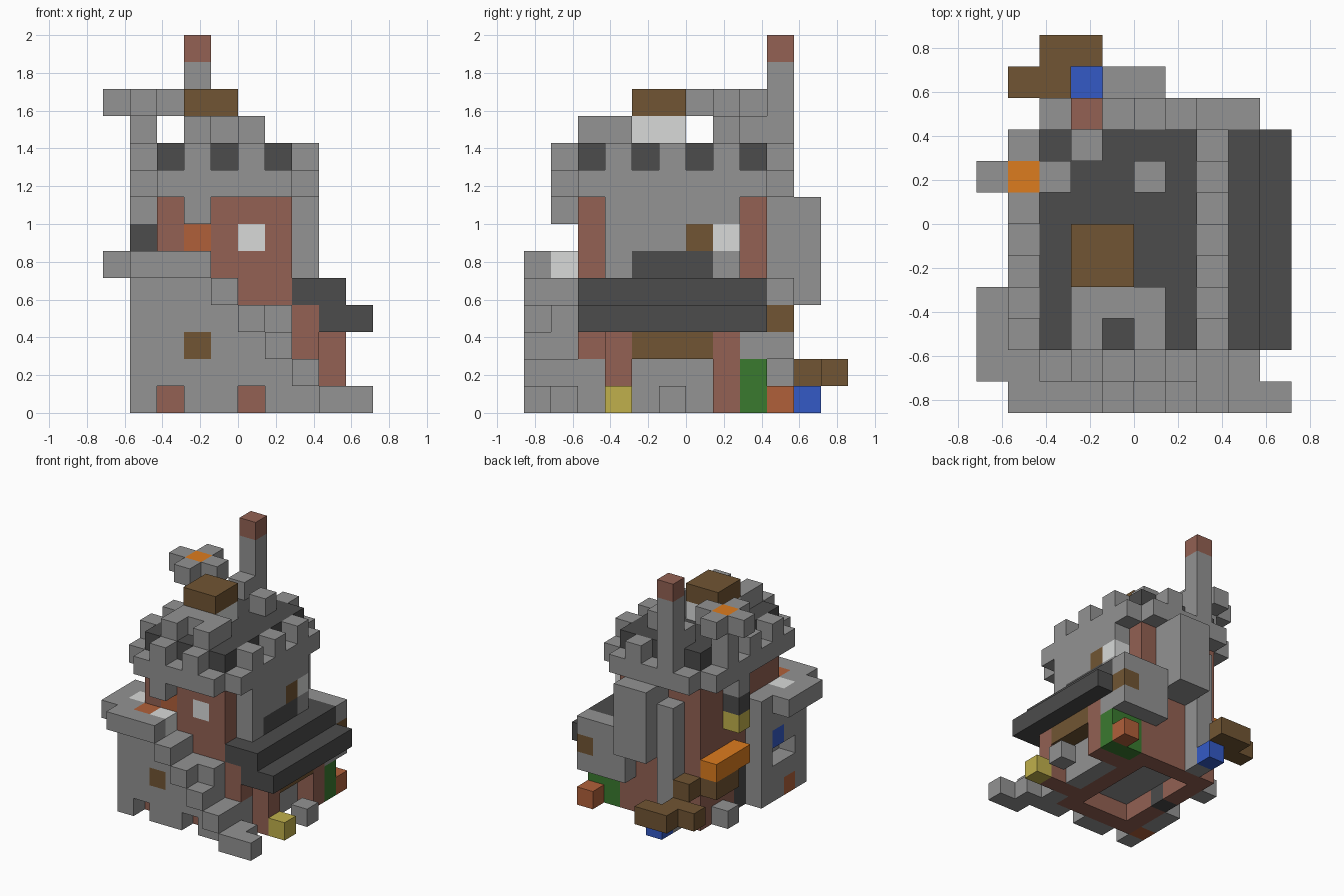
import bpy, bmesh

cube = bpy.data.objects.get("Cube")
if cube:
    bpy.data.objects.remove(cube)

UNIT = 2 / 14
COLOURS = {
    "stone": "939393", "slate": "4c4c4c", "brick": "936153", "pale_glass": "d8dad9",
    "rust": "b0603a", "wood": "715533", "lamp_yellow": "c0b04c", "leaf_green": "3a7a2f",
    "blue": "345ac6", "orange": "dc7c1e",
}


def linear(hex_pair):
    c = int(hex_pair, 16) / 255
    return c / 12.92 if c < 0.04045 else ((c + 0.055) / 1.055) ** 2.4


materials = {}
for name, code in COLOURS.items():
    mat = bpy.data.materials.new(name)
    mat.use_nodes = True
    rgba = tuple(linear(code[i:i + 2]) for i in (0, 2, 4)) + (1,)
    mat.diffuse_color = rgba
    mat.node_tree.nodes["Principled BSDF"].inputs["Base Color"].default_value = rgba
    materials[name] = mat
names = list(COLOURS)

blocks = {}


def span(v):
    return range(v, v + 1) if isinstance(v, int) else range(v[0], v[1] + 1)


def cells_in(x, y, z):
    return [(i, j, k) for i in span(x) for j in span(y) for k in span(z)]


def fill(part, colour, x, y, z):
    """Fill a box of unit blocks; ranges include both ends."""
    for cell in cells_in(x, y, z):
        blocks[cell] = (part, colour)


def carve(x, y, z):
    for cell in cells_in(x, y, z):
        blocks.pop(cell, None)


# Brick tower with window
fill("tower", "brick", (2, 6), (2, 8), (0, 7))
fill("tower_window", "pale_glass", 5, 2, 6)
fill("tower_window", "rust", 3, 2, 6)

# Overhanging stone parapet and slate roof
fill("parapet", "stone", (1, 7), (2, 8), 8)
fill("parapet", "stone", (2, 6), (1, 9), 8)
fill("parapet", "stone", 3, 1, 7)
fill("roof", "slate", (2, 6), (2, 8), 9)
for y in (3, 5, 7):
    for x in (1, 7):
        fill("parapet", "stone", x, y, 9)
for x in (3, 5):
    for y in (1, 9):
        fill("parapet", "stone", x, y, 9)

# Rooftop details
fill("roof_ledge", "stone", (3, 5), 3, 10)
for x in (3, 5):
    fill("roof_ledge", "stone", x, 2, 10)
fill("roof_block", "stone", 5, 7, 10)
fill("roof_block", "stone", 3, 8, 10)
fill("skylight", "pale_glass", (3, 4), (4, 5), 10)
fill("skylight_cap", "wood", (3, 4), (4, 5), 11)

# Chimney and the buttress below it
fill("chimney", "stone", 3, 9, (8, 12))
fill("chimney_top", "brick", 3, 9, 13)
fill("chimney_buttress", "stone", 3, 9, (0, 6))

# Cross-shaped rooftop ornament
fill("ornament", "stone", (0, 2), 7, 11)
fill("ornament", "stone", 1, (6, 8), 11)
fill("ornament", "stone", 1, 7, 10)
fill("ornament_centre", "orange", 1, 7, 11)

# Front house with side opening
fill("front_house", "stone", (1, 3), (1, 4), (0, 4))
fill("front_house", "brick", (2, 3), (2, 4), 0)
fill("front_house", "rust", 1, 2, 0)
fill("front_window", "wood", 3, 1, 2)
fill("house_window", "blue", 1, 3, 3)
carve(1, (2, 3), 2)
fill("side_door", "slate", 2, 5, (0, 2))

# Flat roof slab of the front house
fill("house_slab", "stone", (0, 3), (1, 3), 5)
fill("house_slab", "stone", (1, 3), 0, 5)
fill("house_slab", "stone", 1, 4, 5)
fill("slab_inlay", "pale_glass", 3, 1, 5)
fill("slab_inlay", "pale_glass", 1, 2, 5)
fill("slab_inlay", "rust", 2, 1, 5)

# Stepped front wall with floating stairs before it
for x, top in ((4, 4), (5, 3), (6, 3), (7, 1), (8, 0)):
    fill("stair_wall", "stone", x, 1, (0, top))
for x in (4, 5, 6, 7, 8):
    fill("stairs", "stone", x, 0, 8 - x)
fill("stairs", "stone", 9, 0, 0)
for x in (2, 5):
    carve(x, 1, 0)

# Recessed underside with a stone floor
carve((3, 5), (3, 7), 0)
fill("floor", "stone", (3, 5), (3, 7), 1)

# Side room with awning, posts and beam
fill("side_room", "brick", 7, (2, 8), (0, 3))
fill("side_room", "stone", 7, (4, 6), (0, 1))
fill("side_room", "stone", 7, 2, (0, 1))
for y in (3, 7):
    fill("awning_post", "brick", 8, y, (0, 2))
fill("awning_beam", "wood", 8, (4, 6), 2)
fill("awning", "slate", (7, 8), (2, 8), 4)
fill("awning", "slate", (8, 9), (2, 8), 3)
fill("side_bay", "stone", 7, (3, 7), (5, 7))
fill("awning", "slate", 7, (4, 6), 5)
fill("bay_window", "wood", 7, 6, 6)
fill("bay_window", "pale_glass", 7, 7, 6)

# Things standing on the ground by the side room
fill("ground_lamp", "lamp_yellow", 9, 3, 0)
fill("ground_stone", "stone", 9, 5, 0)
fill("shrub", "leaf_green", (7, 8), 8, (0, 1))
fill("shrub_cap", "stone", 8, 8, 2)
fill("flower_pot", "rust", 8, 9, 0)

# Back bay and stepped bracket
fill("back_bay", "stone", (4, 5), (9, 10), (4, 7))
fill("back_bracket", "stone", (6, 8), 9, 4)
fill("back_bracket", "stone", (6, 7), 9, 3)
fill("back_bracket", "stone", (6, 8), 9, 2)
fill("bracket_end", "wood", 8, 9, 3)

# Log pile behind the tower
fill("logs", "wood", (2, 3), 11, 1)
fill("logs", "wood", (1, 2), 10, 1)
fill("logs", "wood", 2, 9, 2)
fill("barrel", "blue", 3, 10, 0)

# Planter, hanging lamp and stone on the right wall
fill("planter", "wood", 1, (7, 8), 2)
fill("planter_flowers", "orange", 1, (6, 8), 3)
fill("lamp_bracket", "stone", 1, 6, 7)
fill("lamp_bracket", "slate", 1, 6, 6)
fill("hanging_lamp", "lamp_yellow", 1, 6, 5)
fill("wall_stone", "stone", 1, 7, 0)

# Build one mesh per part from the exposed block faces
parts = {}
for cell, (part, colour) in blocks.items():
    parts.setdefault(part, []).append((cell, colour))

for part, cells in parts.items():
    bm = bmesh.new()
    cache = {}
    used = sorted({c for _, c in cells}, key=names.index)

    def corner(p):
        key = tuple(p)
        if key not in cache:
            cache[key] = bm.verts.new(((p[0] - 5) * UNIT, (p[1] - 6) * UNIT, p[2] * UNIT))
        return cache[key]

    for cell, colour in cells:
        for axis in range(3):
            for side in (0, 1):
                beside = list(cell)
                beside[axis] += 2 * side - 1
                if tuple(beside) in blocks:
                    continue
                u, v = (axis + 1) % 3, (axis + 2) % 3
                ring = []
                for a, b in ((0, 0), (1, 0), (1, 1), (0, 1)):
                    p = list(cell)
                    p[axis] += side
                    p[u] += a
                    p[v] += b
                    ring.append(corner(p))
                face = bm.faces.new(ring if side else ring[::-1])
                face.material_index = used.index(colour)
    mesh = bpy.data.meshes.new(part)
    bm.to_mesh(mesh)
    bm.free()
    for colour in used:
        mesh.materials.append(materials[colour])
    bpy.context.collection.objects.link(bpy.data.objects.new(part, mesh))
